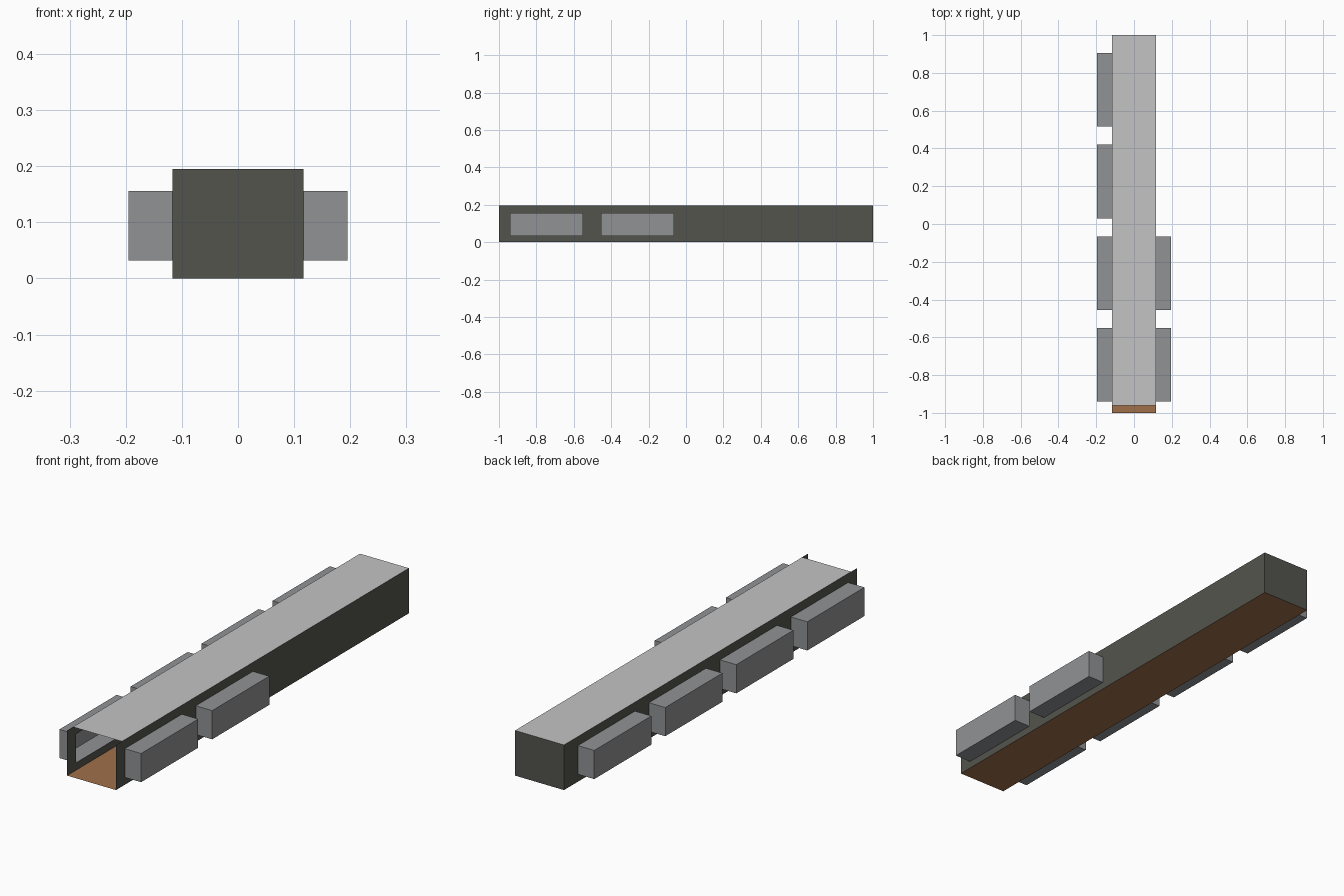
import bpy, bmesh

if "Cube" in bpy.data.objects:
    bpy.data.objects.remove(bpy.data.objects["Cube"])

W, H = 0.117, 0.195          # corridor half width and height
OUT = 0.195                  # outer x of the alcoves
Z0, Z1 = 0.032, 0.156        # alcove bottom and top
BAYS = [(-0.94, -0.55), (-0.455, -0.065), (0.03, 0.42), (0.515, 0.905)]


def material(name, rgb):
    m = bpy.data.materials.new(name)
    m.diffuse_color = (*rgb, 1)
    m.use_nodes = True
    m.node_tree.nodes["Principled BSDF"].inputs["Base Color"].default_value = m.diffuse_color
    return m


wall_mat = material("dark wall", (0.088, 0.088, 0.076))
ceil_mat = material("pale ceiling", (0.55, 0.55, 0.55))
floor_mat = material("brown floor", (0.35, 0.16, 0.068))
alcove_mat = material("grey alcove", (0.285, 0.29, 0.30))


def sheet(name, quads, mat):
    """Object made of flat quads sharing welded corners."""
    bm = bmesh.new()
    for q in quads:
        bm.faces.new([bm.verts.new(p) for p in q])
    bmesh.ops.remove_doubles(bm, verts=bm.verts, dist=1e-5)
    me = bpy.data.meshes.new(name)
    bm.to_mesh(me)
    bm.free()
    me.materials.append(mat)
    ob = bpy.data.objects.new(name, me)
    bpy.context.collection.objects.link(ob)
    return ob


def level(z, y0, y1):
    return [(-W, y0, z), (W, y0, z), (W, y1, z), (-W, y1, z)]


def side_wall(name, s, bays):
    """Wall sheet at x = s*W with a hole for every bay."""
    ys = [-1] + [y for b in bays for y in b] + [1]
    zs = [0, Z0, Z1, H]
    quads = []
    for i, (a, b) in enumerate(zip(ys, ys[1:])):
        for j, (c, d) in enumerate(zip(zs, zs[1:])):
            if i % 2 and j == 1:
                continue
            q = [(s * W, a, c), (s * W, b, c), (s * W, b, d), (s * W, a, d)]
            quads.append(q[::s])
    sheet(name, quads, wall_mat)


def alcove(name, s, y0, y1):
    """Box sticking out of the wall, open towards the corridor."""
    a, b = s * W, s * OUT
    ring = [(y0, Z0), (y1, Z0), (y1, Z1), (y0, Z1)]
    quads = [[(b, y, z) for y, z in ring][::s]]
    for (p, q), (r, t) in zip(ring, ring[1:] + ring[:1]):
        quads.append([(a, p, q), (a, r, t), (b, r, t), (b, p, q)][::s])
    sheet(name, quads, alcove_mat)


# Corridor shell: open at the front, ceiling starts slightly behind the opening
sheet("floor", [level(0, -1, 1)[::-1]], floor_mat)
sheet("ceiling", [level(H, -0.96, 1)], ceil_mat)
sheet("back_wall", [[(W, 1, 0), (-W, 1, 0), (-W, 1, H), (W, 1, H)]], wall_mat)

# Side walls and alcoves: four on the left, two on the right
for side, s, bays in (("left", -1, BAYS), ("right", 1, BAYS[:2])):
    side_wall(side + "_wall", s, bays)
    for n, (y0, y1) in enumerate(bays, 1):
        alcove(f"{side}_alcove_{n}", s, y0, y1)
